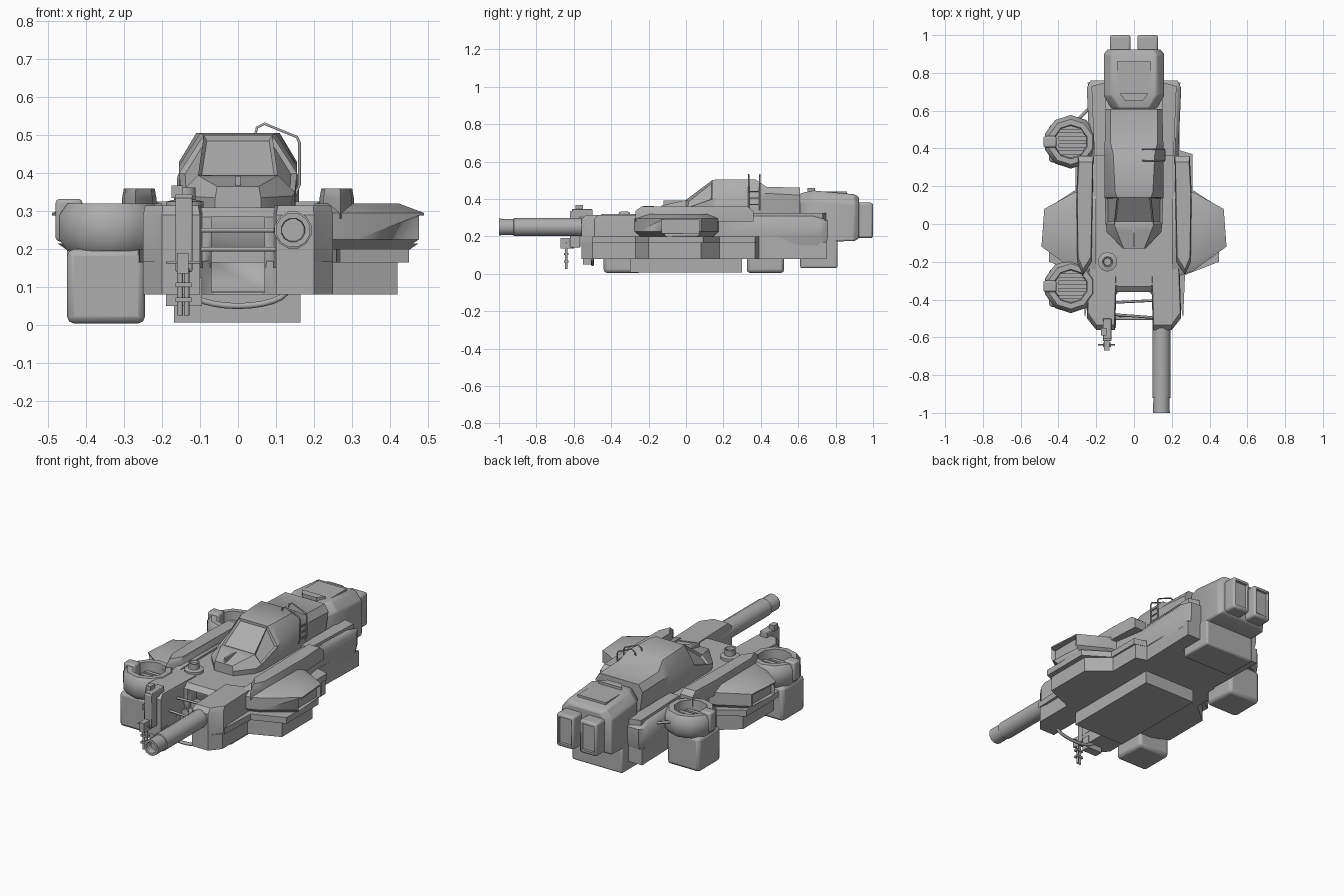
import bpy, bmesh, math
from mathutils import Vector

if "Cube" in bpy.data.objects:
    bpy.data.objects.remove(bpy.data.objects["Cube"])

grey = bpy.data.materials.new("hull grey")
grey.diffuse_color = (0.42, 0.42, 0.42, 1)
grey.use_nodes = True
grey.node_tree.nodes["Principled BSDF"].inputs["Base Color"].default_value = grey.diffuse_color


def finish(name, bm, bevel=0.0, angle=35):
    bmesh.ops.recalc_face_normals(bm, faces=bm.faces[:])
    me = bpy.data.meshes.new(name)
    bm.to_mesh(me)
    bm.free()
    ob = bpy.data.objects.new(name, me)
    bpy.context.collection.objects.link(ob)
    me.materials.append(grey)
    if bevel:
        m = ob.modifiers.new("bevel", "BEVEL")
        m.width, m.segments, m.limit_method = bevel, 2, "ANGLE"
    bpy.ops.object.select_all(action="DESELECT")
    bpy.context.view_layer.objects.active = ob
    ob.select_set(True)
    bpy.ops.object.shade_smooth_by_angle(angle=math.radians(angle))
    return ob


def loft(name, rings, bevel=0.0, inset_faces=()):
    """Skin closed rings of equal length and cap both ends."""
    bm = bmesh.new()
    vs = [[bm.verts.new(p) for p in r] for r in rings]
    n = len(vs[0])
    sides = {}
    for k in range(len(vs) - 1):
        for i in range(n):
            j = (i + 1) % n
            sides[k, i] = bm.faces.new((vs[k][i], vs[k][j], vs[k + 1][j], vs[k + 1][i]))
    bm.faces.new(vs[0])
    bm.faces.new(vs[-1])
    bmesh.ops.recalc_face_normals(bm, faces=bm.faces[:])
    for key in inset_faces:
        bmesh.ops.inset_individual(bm, faces=[sides[key]], thickness=0.012, depth=-0.012)
    return finish(name, bm, bevel)


def box(name, x, y, z, bevel=0.0):
    rect = [(x[0], y[0]), (x[1], y[0]), (x[1], y[1]), (x[0], y[1])]
    return loft(name, [[(a, b, c) for a, b in rect] for c in z], bevel)


def prism(name, outline, levels, centre=(0, 0), bevel=0.0):
    """Stack an outline at (height, scale) levels."""
    cx, cy = centre
    return loft(name, [[(cx + (x - cx) * s, cy + (y - cy) * s, z) for x, y in outline]
                       for z, s in levels], bevel)


def turned(name, profile, base, segs, axis="Z", closed=False):
    """Revolve (radius, height) points about an axis through base."""
    bm = bmesh.new()
    b = Vector(base)
    rows = []
    for k in range(segs):
        a = 2 * math.pi * (k + 0.5) / segs
        c, s = math.cos(a), math.sin(a)
        rows.append([bm.verts.new(b + Vector((r * c, r * s, h) if axis == "Z" else (r * c, h, r * s)))
                     for r, h in profile])
    m = len(profile)
    for k in range(segs):
        p, q = rows[k], rows[(k + 1) % segs]
        for i in range(m if closed else m - 1):
            j = (i + 1) % m
            bm.faces.new((p[i], p[j], q[j], q[i]))
    if not closed:
        bm.faces.new([r[0] for r in rows])
        bm.faces.new([r[-1] for r in rows])
    return finish(name, bm, angle=50)


def tube(name, pts, radius):
    cu = bpy.data.curves.new(name, "CURVE")
    cu.dimensions, cu.bevel_depth, cu.bevel_resolution = "3D", radius, 1
    cu.use_fill_caps = True
    sp = cu.splines.new("POLY")
    sp.points.add(len(pts) - 1)
    for p, c in zip(sp.points, pts):
        p.co = (*c, 1)
    ob = bpy.data.objects.new(name, cu)
    bpy.context.collection.objects.link(ob)
    cu.materials.append(grey)


def cut(ob, name, x, y, z):
    c = box(name, x, y, z)
    c.hide_render = True
    c.display_type = "WIRE"
    c.hide_set(True)
    m = ob.modifiers.new("cut", "BOOLEAN")
    m.object, m.solver = c, "EXACT"


def both(half):
    return half + [(-x, y) for x, y in reversed(half)]


# hull: lower body, side skirt and upper deck
lower = both([(.06, -.34), (.10, -.38), (.10, -.56), (.20, -.56), (.25, -.50), (.25, -.27),
              (.42, -.20), (.42, .08), (.30, .18), (.30, .37), (.235, .39), (.245, .75)])
hull = prism("lower_hull", lower, [(.08, 1), (.168, 1)])
skirt = both([(.06, -.33), (.23, -.33), (.26, -.50), (.27, -.27), (.45, -.20), (.45, .09),
              (.31, .18), (.31, .37), (.24, .39), (.24, .73)])
prism("side_skirt", skirt, [(.165, 1), (.2, 1)])
deck = both([(.09, -.36), (.17, -.31), (.23, -.22), (.25, -.1), (.27, .17),
             (.235, .38), (.25, .72), (.23, .76)])
upper = prism("upper_hull", deck, [(.15, .98), (.2, 1), (.285, 1), (.31, .92)])
for part in (hull, upper):
    cut(part, "intake_cutter", (-.07, .07), (-.5, -.28), (.085, .285))

# keel, rear sump
box("keel", (-.168, .165), (-.30, .30), (.006, .09))
box("rear_sump", (-.16, .16), (.61, .81), (.03, .2), .01)

for s, side in ((1, "right"), (-1, "left")):
    # front prongs
    prong = [(s * x, y) for x, y in [(.09, -.25), (.10, -.56), (.20, -.56), (.25, -.49), (.24, -.2)]]
    prism(side + "_prong", prong, [(.15, 1), (.29, 1), (.315, .93)], (s * .17, -.2))
    # side sponson with recessed opening
    pod = [(s * x, y) for x, y in [(.20, .18), (.31, .17), (.475, .08), (.49, -.12), (.31, -.25), (.20, -.29)]]
    sponson = prism(side + "_sponson", pod, [(.195, .85), (.225, 1), (.295, 1), (.32, .77)], (s * .2, -.04))
    cut(sponson, side + "_opening_cutter", sorted((s * .45, s * .6)), (-.13, .07), (.215, .288))
    # raised rail, rear fairing
    rail = [(s * x, y) for x, y in [(.215, .36), (.295, .36), (.305, .17), (.30, -.2), (.27, -.27), (.225, -.2)]]
    prism(side + "_rail", rail, [(.28, 1), (.335, 1), (.36, .9)], (s * .26, .05))
    rear = [(s * x, y) for x, y in [(.15, .36), (.21, .36), (.225, .73), (.15, .75)]]
    prism(side + "_rear_fairing", rear, [(.25, 1), (.325, 1)])
    # exhaust nozzles
    noz = box(side + "_nozzle", sorted((s * .018, s * .128)), (.90, 1.0), (.19, .38), .012)
    cut(noz, side + "_nozzle_cutter", sorted((s * .033, s * .113)), (.985, 1.1), (.21, .36))

# cabin: y, half widths and heights of shoulder and roof
rings = []
for y, wb, wm, zm, wt, zt in [(-.13, .06, .06, .335, .055, .365), (-.04, .135, .145, .34, .09, .385),
                              (.0, .15, .15, .35, .105, .395), (.14, .15, .155, .40, .09, .50),
                              (.17, .15, .155, .42, .10, .505), (.37, .15, .155, .43, .11, .505),
                              (.43, .15, .155, .43, .125, .465), (.61, .13, .15, .42, .125, .46)]:
    rings.append([(wb, y, .29), (wm, y, zm), (wt, y, zt), (-wt, y, zt), (-wm, y, zm), (-wb, y, .29)])
loft("cabin", rings, 0, [(2, 2), (2, 1), (2, 3)])
box("windscreen_post", (-.006, .006), (-.12, -.02), (.35, .392))

# engine block behind the cabin
block = [[(w, y, z0), (w, y, z1 - .05), (w - .04, y, z1), (-w + .04, y, z1), (-w, y, z1 - .05), (-w, y, z0)]
         for y, w, z0, z1 in [(.61, .12, .2, .43), (.68, .16, .17, .445), (.90, .16, .175, .425), (.925, .14, .19, .41)]]
loft("engine_block", block, .008)
prism("engine_panel", [(-.09, .71), (.09, .71), (.09, .86), (-.09, .86)], [(.42, 1), (.441, 1)])
prism("engine_handle", [(-.045, .65), (.045, .65), (.075, .69), (-.075, .69)], [(.42, 1), (.458, 1)])

# main cannon
turned("cannon", [(.05, .12), (.05, -.35), (.044, -.352), (.046, -.43), (.032, -.43), (.03, -.39)],
       (.145, -.57, .25), 12, "Y")

# hatch on the front deck
turned("hatch", [(.052, 0), (.052, .025), (.03, .03), (.03, .062), (.024, .062), (.02, .05)],
       (-.14, -.2, .30), 10)

# left lift fans: box, collar ring, slats, brace
for y, label in ((.435, "rear"), (-.33, "front")):
    box(label + "_fan_box", (-.45, -.245), (y - .11, y + .09), (.004, .2), .018)
    turned(label + "_fan_ring", [(.085, .2), (.12, .195), (.142, .225), (.142, .29), (.12, .32), (.09, .32)],
           (-.335, y, 0), 10, closed=True)
    for k in range(4):
        box(label + "_fan_slat", (-.40, -.25), (y - .068 + .038 * k, y - .046 + .038 * k), (.2, .27))
    box(label + "_fan_mount", (-.25, -.18), (y - .05, y + .05), (.19, .30), .01)
    box(label + "_fan_clip", (-.48, -.41), (y - .03, y + .03), (.22, .332), .01)
tube("fan_brace", [(-.22, .63, .27), (-.32, .53, .27)], .008)

# light gun on the left prong
box("gun_arm", (-.165, -.12), (-.61, -.50), (.30, .345), .004)
box("gun_body", (-.165, -.12), (-.62, -.565), (.14, .335), .005)
box("gun_sight", (-.175, -.145), (-.59, -.55), (.335, .368))
box("gun_breech", (-.16, -.13), (-.67, -.60), (.135, .19))
box("gun_plate", (-.19, -.095), (-.55, -.50), (.05, .125))
for x in (-.152, -.135):
    tube("gun_barrel", [(x, -.64, .15), (x, -.64, .025)], .007)
for z in (.06, .10):
    box("barrel_clamp", (-.165, -.122), (-.652, -.628), (z, z + .012))
tube("gun_crosspin", [(-.19, -.64, .165), (-.10, -.64, .165)], .004)

# rods and hanging hose between the prongs
tube("upper_rod", [(-.1, -.415, .25), (.1, -.405, .25)], .007)
tube("lower_rod", [(-.1, -.48, .2), (.1, -.495, .2)], .007)
tube("hose", [(.13 * math.cos(a), -.50, .095 - .045 * math.sin(a))
              for a in [math.pi * k / 12 for k in range(13)]], .009)

# cabin ladder hoops and rungs
for y in (.335, .395):
    tube("ladder_hoop", [(.045, y, .50), (.05, y, .52), (.07, y, .53), (.155, y, .495),
                         (.162, y, .48), (.162, y, .37), (.15, y, .34)], .004)
for z in (.37, .405, .44):
    tube("ladder_rung", [(.162, .335, z), (.162, .395, z)], .004)
